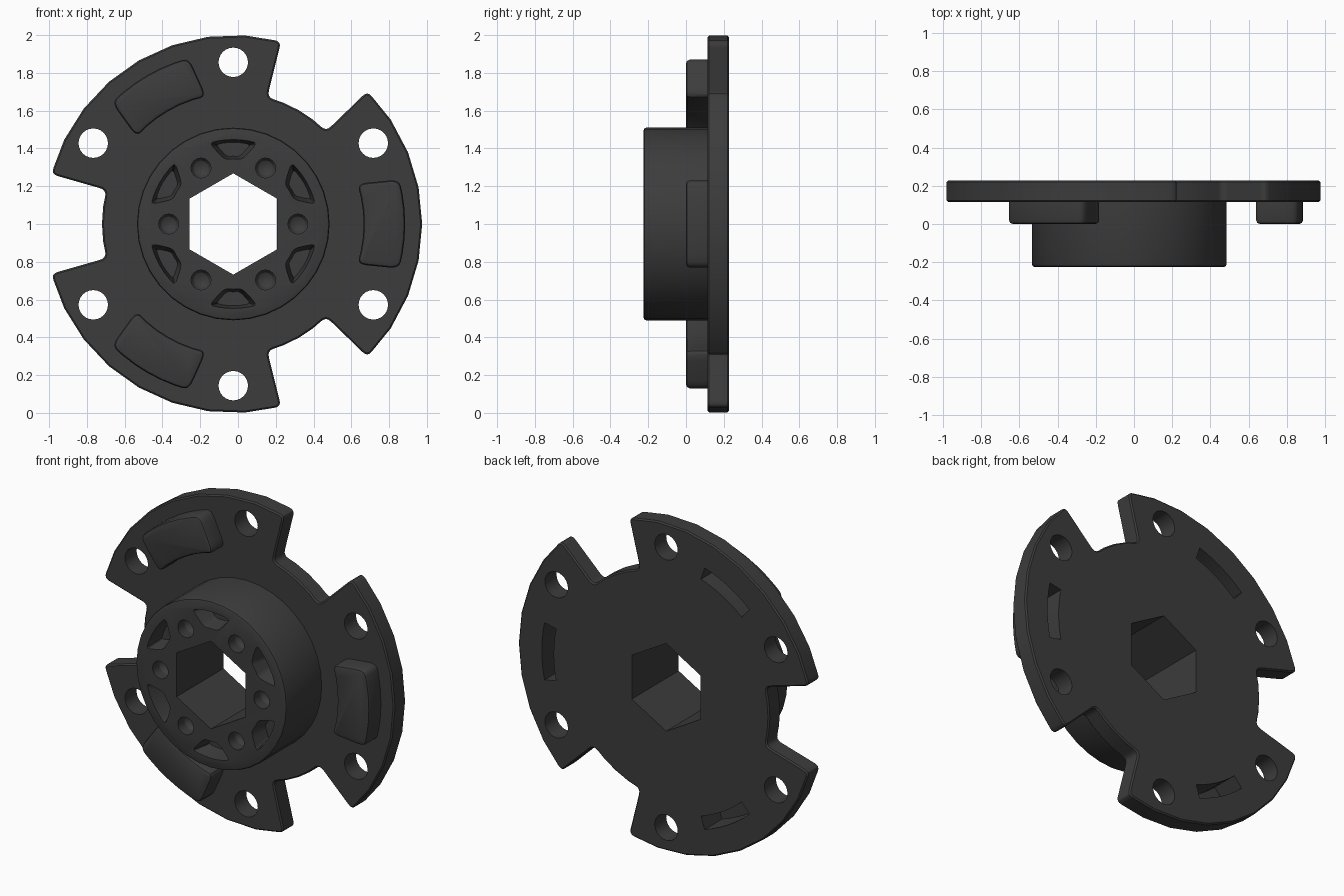
import bpy, bmesh, math
from mathutils import Vector

if "Cube" in bpy.data.objects:
    bpy.data.objects.remove(bpy.data.objects["Cube"])

CX, CZ = -0.025, 1.0          # disc axis runs along y through this point
Y_HUB, Y_PAD, Y_PLATE, Y_BACK = -0.225, 0.0, 0.115, 0.227

mat = bpy.data.materials.new("dark grey")
mat.diffuse_color = (0.045, 0.045, 0.045, 1)
mat.use_nodes = True
mat.node_tree.nodes["Principled BSDF"].inputs["Base Color"].default_value = mat.diffuse_color


def polar(r, deg):
    a = math.radians(deg)
    return Vector((r * math.cos(a), r * math.sin(a)))


def arc(r, a0, a1, n):
    return [polar(r, a0 + (a1 - a0) * i / n) for i in range(n + 1)]


def circle(r, n, centre=Vector((0, 0))):
    return [centre + polar(r, 360 * i / n) for i in range(n)]


def rounded(pts, radius, n=4):
    """Round the corners of an outline that turn by more than 30 degrees."""
    out = []
    for i, p in enumerate(pts):
        a, b = pts[i - 1] - p, pts[(i + 1) % len(pts)] - p
        if math.pi - a.angle(b) < math.radians(30):
            out.append(p)
            continue
        p0 = p + a.normalized() * min(radius, a.length * 0.45)
        p1 = p + b.normalized() * min(radius, b.length * 0.45)
        for k in range(n + 1):
            t = k / n
            out.append(p0 * (1 - t) ** 2 + p * 2 * t * (1 - t) + p1 * t * t)
    return out


def loft(name, pts, levels, bevel=0.0, bevel_y=(), segments=2):
    """Stack an outline at (y, scale) levels, optionally bevelling rims."""
    c = sum(pts, Vector((0, 0))) / len(pts)
    bm = bmesh.new()
    loops = []
    for y, s in levels:
        ring = [c + (p - c) * s for p in pts]
        loops.append([bm.verts.new((CX + q.x, y, CZ + q.y)) for q in ring])
    n = len(pts)
    for lo, hi in zip(loops, loops[1:]):
        for i in range(n):
            bm.faces.new((lo[i], lo[(i + 1) % n], hi[(i + 1) % n], hi[i]))
    bm.faces.new(loops[0])
    bm.faces.new(loops[-1])
    bmesh.ops.recalc_face_normals(bm, faces=bm.faces)
    if bevel:
        rims = [e for e in bm.edges
                if any(all(abs(v.co.y - y) < 1e-5 for v in e.verts) for y in bevel_y)]
        bmesh.ops.bevel(bm, geom=rims, offset=bevel, segments=segments,
                        profile=0.5, affect='EDGES')
    me = bpy.data.meshes.new(name)
    bm.to_mesh(me)
    bm.free()
    me.materials.append(mat)
    ob = bpy.data.objects.new(name, me)
    bpy.context.collection.objects.link(ob)
    return ob


def cut(ob, cutters):
    """Subtract the cutters, bake the result and delete them."""
    for c in cutters:
        m = ob.modifiers.new("cut", 'BOOLEAN')
        m.operation, m.solver, m.object = 'DIFFERENCE', 'EXACT', c
    bpy.context.view_layer.update()
    dg = bpy.context.evaluated_depsgraph_get()
    me = bpy.data.meshes.new_from_object(ob.evaluated_get(dg))
    ob.modifiers.clear()
    ob.data = me
    for c in cutters:
        bpy.data.objects.remove(c)


def smooth(ob):
    bpy.ops.object.select_all(action='DESELECT')
    ob.select_set(True)
    bpy.context.view_layer.objects.active = ob
    bpy.ops.object.shade_smooth_by_angle(angle=math.radians(28))


def hex_cutter():
    return loft("hex_cutter", [polar(0.268, 30 + 60 * i) for i in range(6)],
                [(-0.5, 1), (0.5, 1)])


def slot_cutter(a):
    pts = arc(0.84, a - 12, a + 12, 6) + arc(0.76, a + 12, a - 12, 6)
    return loft("slot_cutter", pts, [(0.06, 1), (0.4, 1)])


# Three-lobed plate with notches between the lobes
outline = []
for a in (0, 120, 240):
    outline += arc(1.0, a - 44.7, a + 44.7, 8)
    outline += arc(0.695, a + 45, a + 75, 4)
plate = loft("plate", rounded(outline, 0.035), [(Y_PLATE, 1), (Y_BACK, 1)],
             0.008, (Y_PLATE, Y_BACK), 1)
cutters = [hex_cutter()] + [slot_cutter(a) for a in (0, 120, 240)]
for i in range(6):
    cutters.append(loft("hole_cutter", circle(0.078, 24, polar(0.856, 30 + 60 * i)),
                        [(-0.1, 1), (0.4, 1)]))
cut(plate, cutters)
smooth(plate)

# Central hub with hexagonal bore, dimples and pockets on its front face
hub = loft("hub", circle(0.51, 36), [(Y_HUB, 1), (Y_PLATE, 1)], 0.015, (Y_HUB,))
cutters = [hex_cutter()]
for i in range(6):
    cutters.append(loft("dimple_cutter", circle(0.053, 16, polar(0.342, 60 * i)),
                        [(-0.26, 1), (-0.16, 1), (-0.14, 0.75), (-0.13, 0.35)]))
    a = 30 + 60 * i
    pocket = arc(0.447, a - 16.5, a + 16.5, 6) + arc(0.345, a + 8, a - 8, 2)
    cutters.append(loft("pocket_cutter", rounded(pocket, 0.035),
                        [(-0.26, 1.0), (-0.225, 1.0), (-0.12, 0.72)]))
cut(hub, cutters)
smooth(hub)

# Raised curved pads, one on each lobe, hollowed from behind
for a in (0, 120, 240):
    pts = arc(0.91, a - 15, a + 15, 6) + arc(0.69, a + 18, a - 18, 6)
    pad = loft("pad", rounded(pts, 0.055), [(Y_PAD, 1), (Y_PLATE, 1)], 0.02, (Y_PAD,))
    cut(pad, [slot_cutter(a)])
    smooth(pad)
